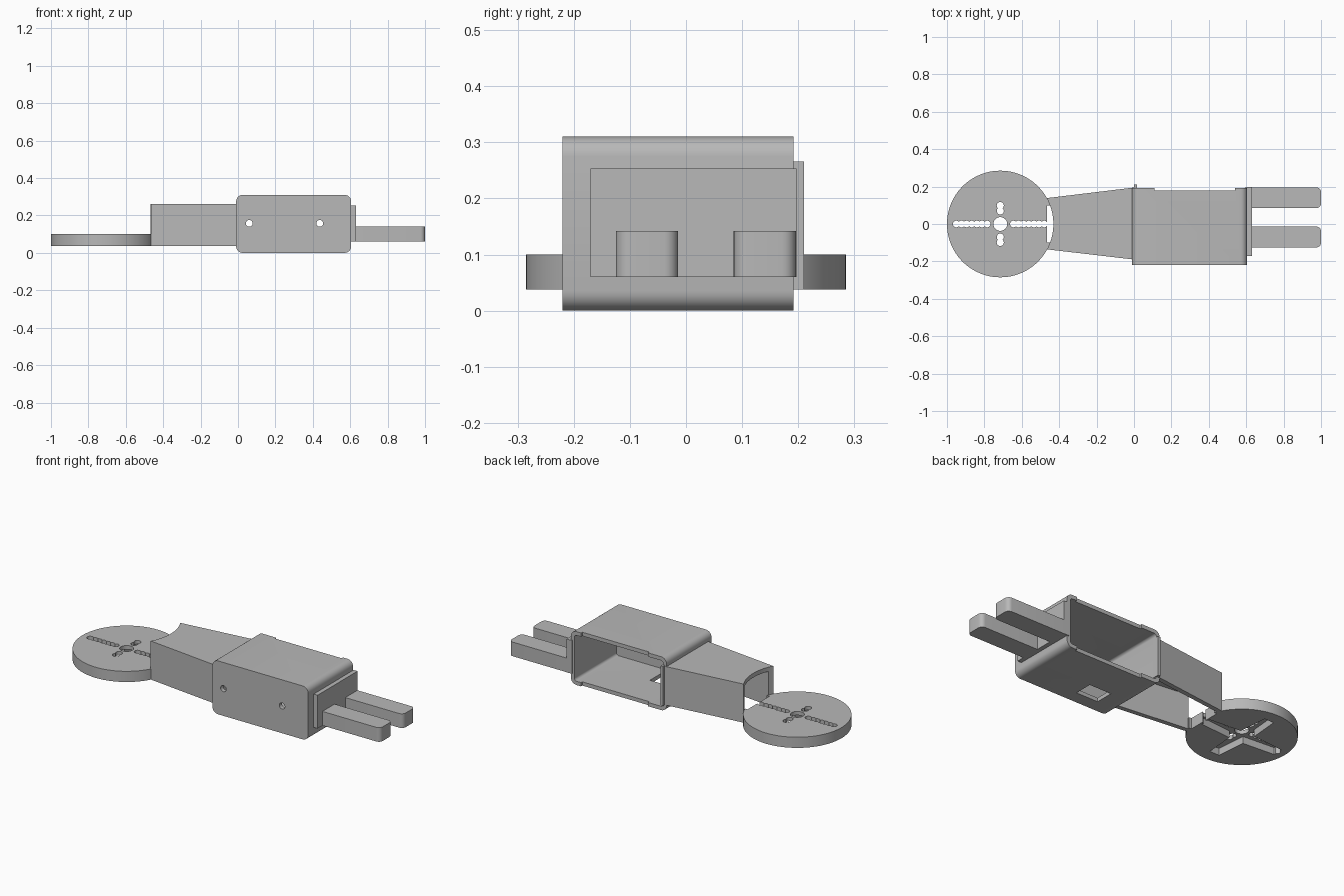
import bpy, bmesh, math
from mathutils import Vector

if "Cube" in bpy.data.objects:
    bpy.data.objects.remove(bpy.data.objects["Cube"], do_unlink=True)

grey = bpy.data.materials.new("plain grey")
grey.use_nodes = True
GREY = (0.48, 0.48, 0.48, 1)
grey.diffuse_color = GREY
grey.node_tree.nodes["Principled BSDF"].inputs["Base Color"].default_value = GREY


def prism(name, outline, low, high, axis="z"):
    """Extrude a 2D outline along z (outline is x, y) or along y (outline is x, z)."""
    bm = bmesh.new()
    place = (lambda p: (p[0], p[1], low)) if axis == "z" else (lambda p: (p[0], low, p[1]))
    face = bm.faces.new([bm.verts.new(place(p)) for p in outline])
    moved = bmesh.ops.extrude_face_region(bm, geom=[face])["geom"]
    step = Vector((0, 0, high - low)) if axis == "z" else Vector((0, high - low, 0))
    bmesh.ops.translate(bm, vec=step, verts=[v for v in moved if isinstance(v, bmesh.types.BMVert)])
    bmesh.ops.recalc_face_normals(bm, faces=bm.faces)
    mesh = bpy.data.meshes.new(name)
    bm.to_mesh(mesh)
    bm.free()
    mesh.materials.append(grey)
    obj = bpy.data.objects.new(name, mesh)
    bpy.context.collection.objects.link(obj)
    return obj


def circle(cx, cy, r, n=32):
    return [(cx + r * math.cos(math.tau * i / n), cy + r * math.sin(math.tau * i / n)) for i in range(n)]


def rect(x0, x1, y0, y1):
    return [(x0, y0), (x1, y0), (x1, y1), (x0, y1)]


def rounded(x0, x1, y0, y1, r, n=6):
    pts = []
    corners = [(x1 - r, y1 - r), (x0 + r, y1 - r), (x0 + r, y0 + r), (x1 - r, y0 + r)]
    for k, (cx, cy) in enumerate(corners):
        for i in range(n + 1):
            a = math.pi / 2 * (k + i / n)
            pts.append((cx + r * math.cos(a), cy + r * math.sin(a)))
    return pts


def hole_chain(first, step, count, r, n=8):
    """Outline of a row of overlapping round holes, along +x."""
    meet = math.acos(step / 2 / r)
    upper = []
    for k in range(count):
        start = math.pi if k == 0 else math.pi - meet
        end = 0 if k == count - 1 else meet
        for i in range(n + 1):
            if k and i == 0:
                continue
            a = start + (end - start) * i / n
            upper.append((first + k * step + r * math.cos(a), r * math.sin(a)))
    return upper + [(x, -y) for x, y in reversed(upper[1:-1])]


def cut(target, *cutters):
    """Subtract the cutters, apply the result and remove the cutters."""
    for cutter in cutters:
        mod = target.modifiers.new("cut", "BOOLEAN")
        mod.operation = "DIFFERENCE"
        mod.solver = "EXACT"
        mod.object = cutter
        cutter.hide_render = True
        bpy.context.view_layer.update()
        graph = bpy.context.evaluated_depsgraph_get()
        mesh = bpy.data.meshes.new_from_object(target.evaluated_get(graph))
        target.modifiers.clear()
        target.data = mesh
        bpy.data.objects.remove(cutter, do_unlink=True)


parts = []

# Servo housing: rounded box, hollow and open at the back
X0, X1, TOP = -0.01, 0.605, 0.31
housing = prism("servo_housing", rounded(X0, X1, 0, TOP, 0.035), -0.22, 0.192, "y")
cut(housing,
    prism("cavity", rounded(X0 + 0.022, X1 - 0.022, 0.022, TOP - 0.022, 0.015), -0.195, 0.3, "y"),
    prism("rim_notch", rect(0.11, 0.54, -0.1, 0.5), 0.18, 0.3, "y"),
    prism("floor_slot", rect(0.12, 0.26, -0.145, -0.04), -0.1, 0.1),
    *[prism("screw_hole", circle(x, 0.158, 0.018, 24), -0.3, -0.1, "y") for x in (0.06, 0.437)])
parts.append(housing)

# Mounting plate and two prongs
parts.append(prism("end_plate", rect(X1 - 0.01, 0.63, -0.17, 0.197), 0.06, 0.253))
for name, y in (("front_prong", -0.125), ("back_prong", 0.085)):
    prong = [p if p[0] > 0.8 else (0.62, p[1]) for p in rounded(0.62, 1.0, y, y + 0.111, 0.025)]
    # keep the root square and only the tip rounded
    clean = [p for i, p in enumerate(prong) if p[0] > 0.8]
    low = [p for p in clean if p[1] < y + 0.05]
    high = [p for p in clean if p[1] >= y + 0.05]
    parts.append(prism(name, [(0.62, y)] + low + high + [(0.62, y + 0.111)], 0.06, 0.142))

# Tapered arm: channel open below, with a concave end hugging the disc
DISC_X, DISC_R = -0.715, 0.285
arm = prism("tapered_arm", [(-0.47, -0.135), (0, -0.19), (0, 0.195), (-0.47, 0.138)], 0.038, 0.262)
cut(arm,
    prism("channel", [(-0.6, -0.093), (0.1, -0.175), (0.1, 0.18), (-0.6, 0.096)], -0.1, 0.237),
    prism("concave_end", circle(DISC_X, 0, DISC_R - 0.001, 96), -0.2, 0.5))
parts.append(arm)
parts.append(prism("arm_tab", rect(0, 0.016, 0.17, 0.21), 0.038, 0.266))

# Horn disc with a cross recess underneath and rows of holes
disc = prism("horn_disc", circle(DISC_X, 0, DISC_R, 96), 0.038, 0.1)
quarter = [(0.045, -0.045), (0.24, -0.03), (0.24, 0.03)]
cross = []
for k in range(4):
    reach = 1 if k % 2 == 0 else 0.9
    c, s = round(math.cos(k * math.pi / 2)), round(math.sin(k * math.pi / 2))
    for i, (x, y) in enumerate(quarter):
        x = x * reach if i else x
        cross.append((DISC_X + c * x - s * y, s * x + c * y))
cutters = [prism("cross_recess", cross, 0, 0.078),
           prism("centre_hole", circle(DISC_X, 0, 0.037), -0.1, 0.3),
           prism("edge_cut", rect(-0.465, -0.3, -0.1, 0.1), -0.1, 0.3)]
for k in range(4):
    c, s = round(math.cos(k * math.pi / 2)), round(math.sin(k * math.pi / 2))
    chain = hole_chain(0.07, 0.0275, 7, 0.018) if k % 2 == 0 else hole_chain(0.07, 0.029, 2, 0.019)
    cutters.append(prism("hole_row", [(DISC_X + c * x - s * y, s * x + c * y) for x, y in chain], -0.1, 0.3))
cut(disc, *cutters)
parts.append(disc)

# Smooth round surfaces, keep edges crisp
bpy.ops.object.select_all(action="DESELECT")
for obj in parts:
    obj.select_set(True)
bpy.context.view_layer.objects.active = parts[0]
bpy.ops.object.shade_smooth_by_angle(angle=math.radians(30))
